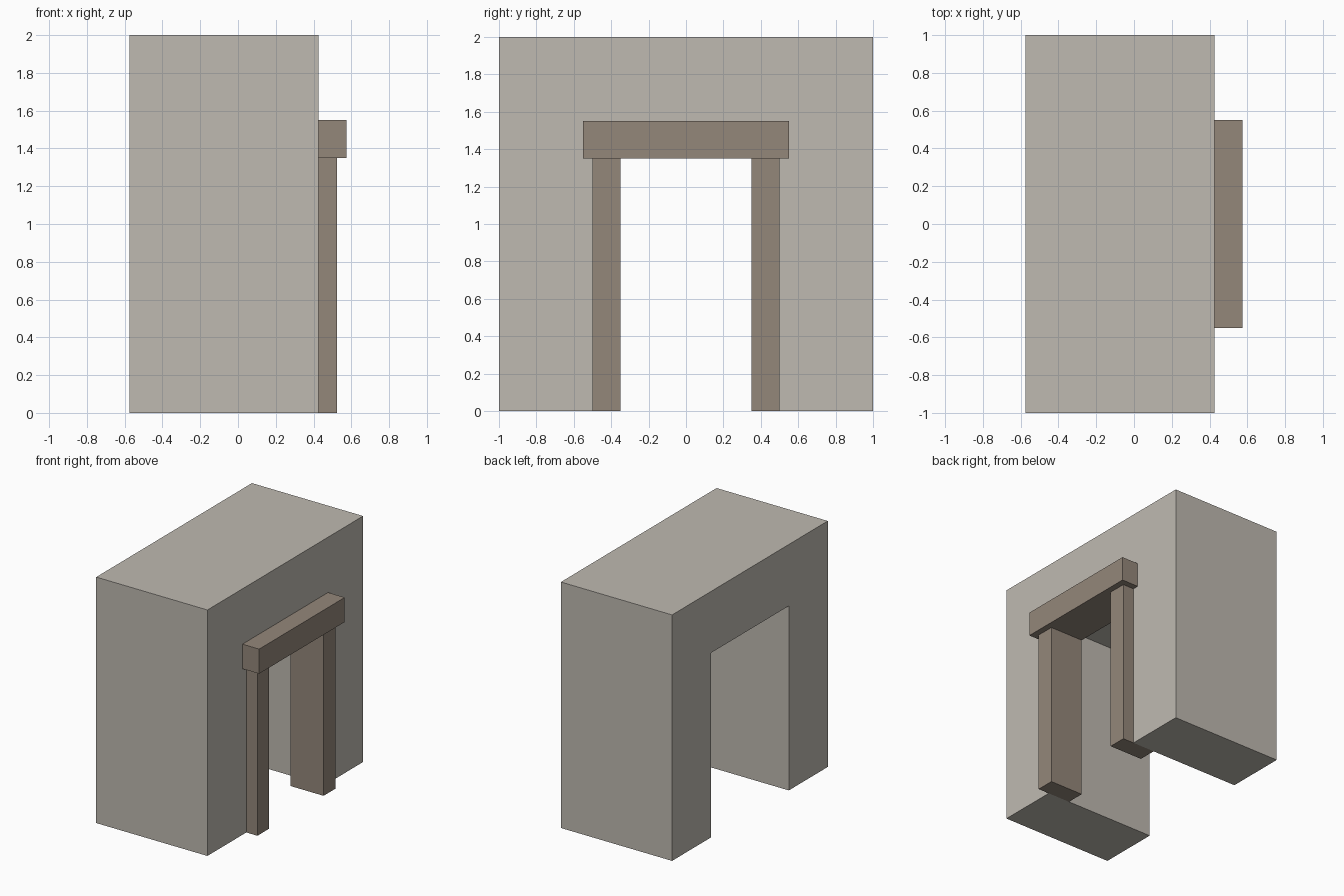
import bpy
import bmesh

if "Cube" in bpy.data.objects:
    bpy.data.objects.remove(bpy.data.objects["Cube"])


def material(name, rgb):
    m = bpy.data.materials.new(name)
    m.diffuse_color = (*rgb, 1.0)
    m.use_nodes = True
    m.node_tree.nodes["Principled BSDF"].inputs["Base Color"].default_value = m.diffuse_color
    return m


def extrude_x(name, profile, x0, x1, mat):
    """Extrude a closed (y, z) profile from x0 to x1."""
    bm = bmesh.new()
    face = bm.faces.new([bm.verts.new((x0, y, z)) for y, z in profile])
    geom = bmesh.ops.extrude_face_region(bm, geom=[face])["geom"]
    verts = [g for g in geom if isinstance(g, bmesh.types.BMVert)]
    bmesh.ops.translate(bm, verts=verts, vec=(x1 - x0, 0, 0))
    bmesh.ops.recalc_face_normals(bm, faces=bm.faces)
    mesh = bpy.data.meshes.new(name)
    bm.to_mesh(mesh)
    bm.free()
    mesh.materials.append(mat)
    obj = bpy.data.objects.new(name, mesh)
    bpy.context.collection.objects.link(obj)
    return obj


def rect(y0, y1, z0, z1):
    return [(y0, z0), (y1, z0), (y1, z1), (y0, z1)]


stone = material("pale_stone", (0.52, 0.49, 0.44))
timber = material("brown_timber", (0.296, 0.242, 0.195))

# Thick wall block with a square passage through it
half = [(0.5, 1.5), (0.5, 0), (1, 0), (1, 2)]
outline = half + [(-y, z) for y, z in reversed(half)]
extrude_x("wall_block", outline, -0.575, 0.425, stone)

# Door posts lining the passage mouth
for side, y0 in (("left", -0.5), ("right", 0.35)):
    extrude_x(side + "_post", rect(y0, y0 + 0.15, 0, 1.35), 0.225, 0.525, timber)

# Lintel beam resting on the posts
extrude_x("lintel", rect(-0.55, 0.55, 1.35, 1.55), 0.225, 0.575, timber)
